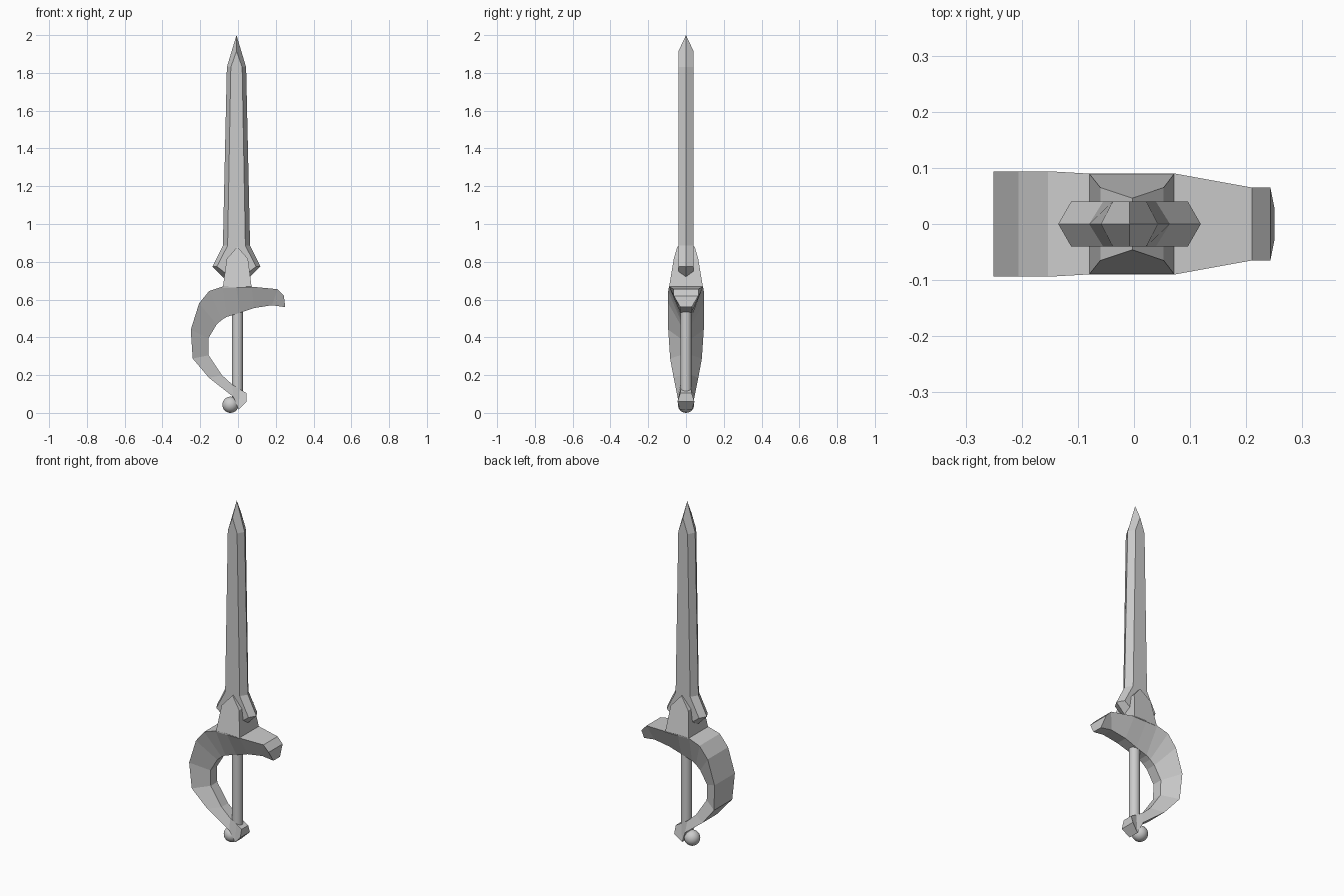
import bpy, bmesh, math

if "Cube" in bpy.data.objects:
    bpy.data.objects.remove(bpy.data.objects["Cube"])


def make_object(name, verts, faces):
    mesh = bpy.data.meshes.new(name)
    mesh.from_pydata(verts, [], faces)
    bm = bmesh.new()
    bm.from_mesh(mesh)
    bmesh.ops.recalc_face_normals(bm, faces=bm.faces)
    bm.to_mesh(mesh)
    bm.free()
    obj = bpy.data.objects.new(name, mesh)
    bpy.context.collection.objects.link(obj)
    return obj


def mirrored(tip_z, half, cx):
    """Closed outline from a tip and its right half (half-width, z)."""
    return ([(cx, tip_z)] + [(cx + x, z) for x, z in half]
            + [(cx - x, z) for x, z in reversed(half)])


# Blade: flat faces front and back, bevelled to a sharp edge at y = 0
CX = -0.008
edge = mirrored(2.0, [(.051, 1.83), (.072, .885), (.127, .775), (.07, .718), (.055, .69)], CX)
flat = mirrored(1.915, [(.03, 1.83), (.047, .885), (.104, .775), (.058, .74), (.045, .69)], CX)
n = len(edge)
verts = ([(x, -.04, z) for x, z in flat] + [(x, 0, z) for x, z in edge]
         + [(x, .04, z) for x, z in flat])
faces = [tuple(range(n)), tuple(range(2 * n, 3 * n))]
for r in (0, n):
    for i in range(n):
        j = (i + 1) % n
        faces.append((r + i, r + j, r + n + j, r + n + i))
make_object("blade", verts, faces)

# Collar: pentagonal block that leans in towards the blade
outline = [(-.08, .665, .09), (.072, .665, .09), (.053, .815, .065),
           (-.003, .88, .046), (-.06, .815, .065)]
verts = [(x, s * y, z) for s in (-1, 1) for x, z, y in outline]
faces = [tuple(range(5)), tuple(range(5, 10))]
faces += [(i, (i + 1) % 5, 5 + (i + 1) % 5, 5 + i) for i in range(5)]
make_object("collar", verts, faces)

# Knuckle guard: trapezoid section, wide outside and narrow inside
# (outer x, outer z, outer half-width, inner x, inner z, inner half-width)
sections = [
    (.243, .62, .065, .25, .56, .03),
    (.21, .655, .065, .18, .57, .033),
    (.072, .668, .09, .085, .555, .033),
    (-.01, .67, .09, .01, .53, .03),
    (-.083, .668, .09, -.06, .508, .03),
    (-.153, .645, .094, -.085, .493, .03),
    (-.206, .58, .094, -.113, .468, .03),
    (-.25, .44, .094, -.157, .395, .03),
    (-.24, .288, .084, -.155, .305, .03),
    (-.153, .185, .065, -.085, .20, .03),
    (-.025, .085, .045, -.03, .15, .03),
    (.003, .018, .032, .01, .125, .03),
    (.045, .06, .045, .045, .105, .03),
]
verts, faces = [], []
for ox, oz, ow, ix, iz, iw in sections:
    verts += [(ox, -ow, oz), (ox, ow, oz), (ix, iw, iz), (ix, -iw, iz)]
for k in range(len(sections) - 1):
    for i in range(4):
        j = (i + 1) % 4
        faces.append((4 * k + i, 4 * k + j, 4 * k + 4 + j, 4 * k + 4 + i))
last = 4 * (len(sections) - 1)
faces += [(0, 1, 2, 3), (last, last + 1, last + 2, last + 3)]
make_object("knuckle_guard", verts, faces)

# Grip
bpy.ops.mesh.primitive_cylinder_add(vertices=24, radius=.029, depth=.48, location=(-.003, 0, .32))
bpy.context.object.name = "grip"
bpy.ops.object.shade_smooth_by_angle(angle=math.radians(30))

# Pommel
bpy.ops.mesh.primitive_uv_sphere_add(segments=24, ring_count=14, radius=.043, location=(-.04, 0, .043))
bpy.context.object.name = "pommel"
bpy.ops.object.shade_smooth_by_angle(angle=math.radians(30))
